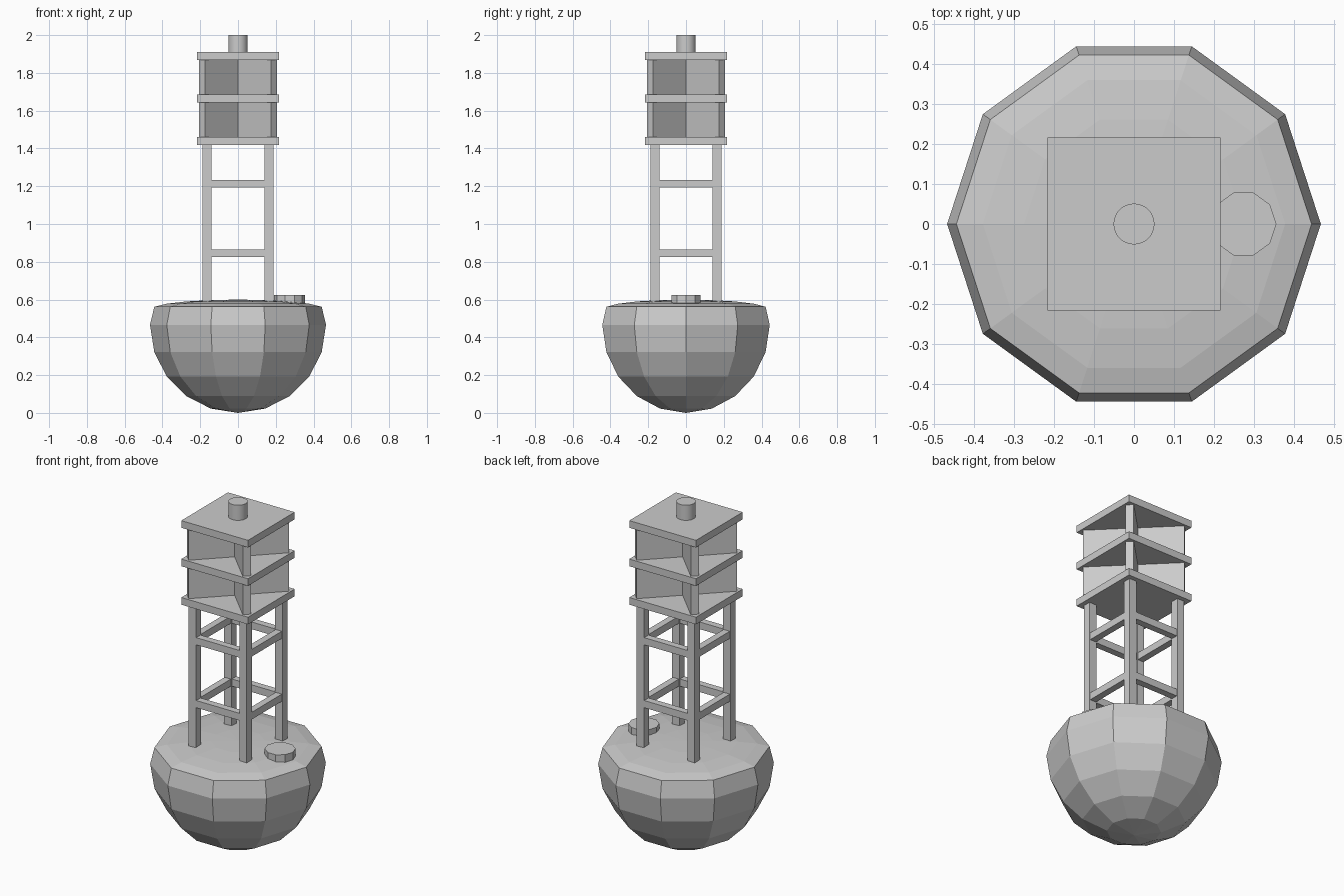
import bpy, bmesh
from math import sin, cos, pi, radians

if "Cube" in bpy.data.objects:
    bpy.data.objects.remove(bpy.data.objects["Cube"])


def box(name, size, loc, rot=0.0):
    bpy.ops.mesh.primitive_cube_add(size=1, location=loc, rotation=(0, 0, rot))
    ob = bpy.context.object
    ob.name = name
    ob.scale = size
    bpy.ops.object.transform_apply(location=False, rotation=False, scale=True)
    return ob


def cylinder(name, sides, r, z0, z1, x=0.0):
    bpy.ops.mesh.primitive_cylinder_add(vertices=sides, radius=r, depth=z1 - z0,
                                        location=(x, 0, (z0 + z1) / 2),
                                        rotation=(0, 0, pi / 2))
    bpy.context.object.name = name
    return bpy.context.object


# Float hull: ten-sided round bowl with a flattened, slightly domed deck
R, SIDES = 0.466, 10
profile = [(R * sin(i * pi / 10), R - R * cos(i * pi / 10)) for i in range(1, 6)]
profile += [(0.443, 0.562), (0.377, 0.578), (0.274, 0.59), (0.144, 0.597)]
bm = bmesh.new()
rings = [[bm.verts.new((r * cos(2 * pi * k / SIDES), r * sin(2 * pi * k / SIDES), z))
          for k in range(SIDES)] for r, z in profile]
bottom, top = bm.verts.new((0, 0, 0)), bm.verts.new((0, 0, 0.6))
for k in range(SIDES):
    n = (k + 1) % SIDES
    bm.faces.new((bottom, rings[0][n], rings[0][k]))
    bm.faces.new((top, rings[-1][k], rings[-1][n]))
    for a, b in zip(rings, rings[1:]):
        bm.faces.new((a[k], a[n], b[n], b[k]))
mesh = bpy.data.meshes.new("float_hull")
bm.to_mesh(mesh)
bm.free()
bpy.context.collection.objects.link(bpy.data.objects.new("float_hull", mesh))

# Deck hatch
cylinder("deck_hatch", 10, 0.082, 0.57, 0.625, x=0.273)

# Tower legs
LEG = 0.165
for sx in (-1, 1):
    for sy in (-1, 1):
        box("tower_leg", (0.048, 0.048, 0.86), (sx * LEG, sy * LEG, 1.0))

# Cross rails between the legs
for z in (0.845, 1.213):
    for s in (-1, 1):
        box("cross_rail", (2 * LEG, 0.04, 0.042), (0, s * LEG, z))
        box("cross_rail", (0.04, 2 * LEG, 0.042), (s * LEG, 0, z))

# Reflector plates
for z in (1.44, 1.665, 1.89):
    box("reflector_plate", (0.432, 0.432, 0.042), (0, 0, z))

# Diagonal reflector fins in two tiers
for z in (1.5525, 1.7775):
    for a in (45, -45):
        box("reflector_fin", (0.54, 0.044, 0.19), (0, 0, z), radians(a))

# Lamp on top
cylinder("top_lamp", 32, 0.051, 1.9, 2.0)
bpy.ops.object.shade_smooth_by_angle(angle=radians(30))
